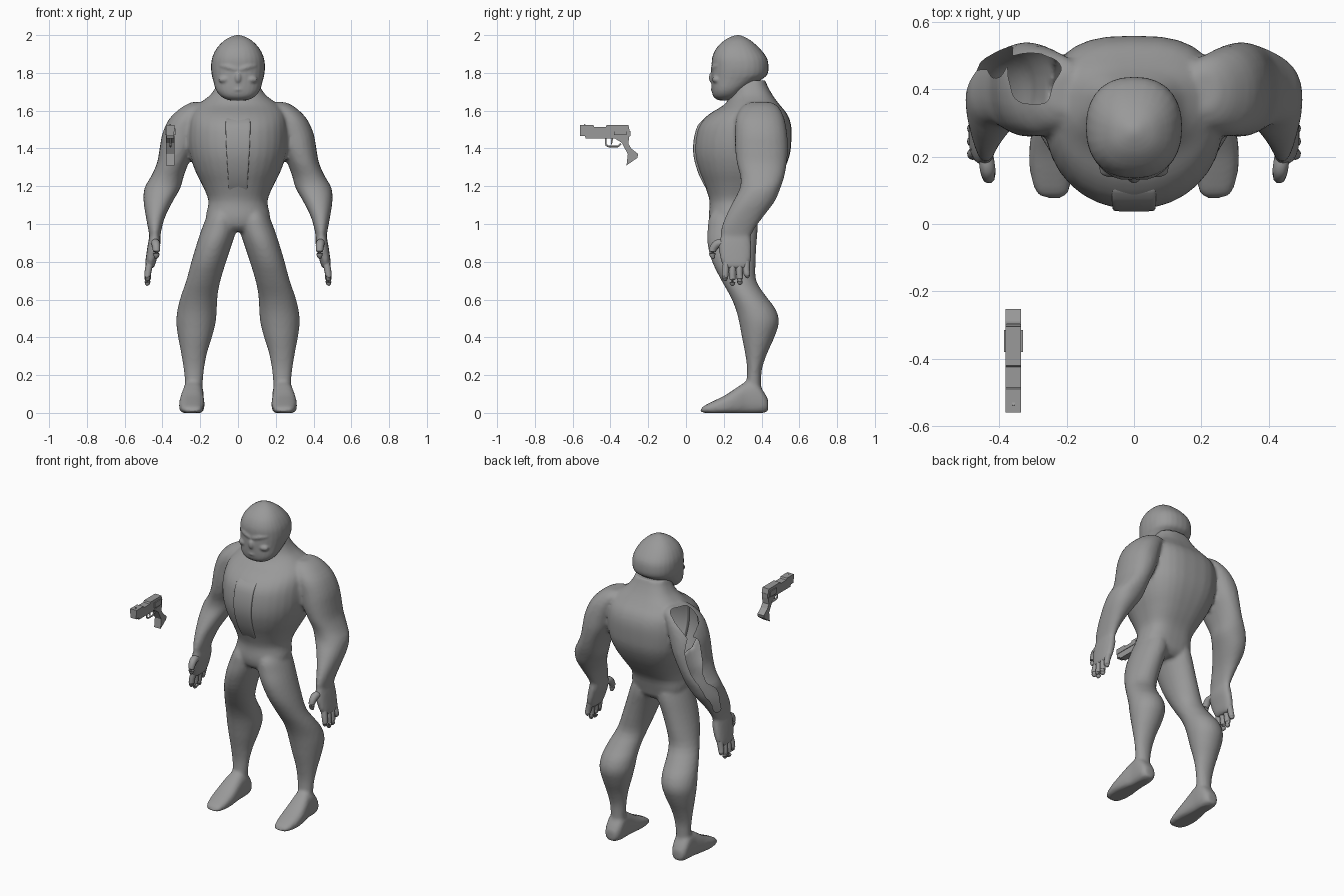
import bpy, bmesh, math
from mathutils import Vector

if "Cube" in bpy.data.objects:
    bpy.data.objects.remove(bpy.data.objects["Cube"])

grey = bpy.data.materials.new("plain grey")
grey.diffuse_color = (0.32, 0.32, 0.32, 1)
grey.use_nodes = True
grey.node_tree.nodes["Principled BSDF"].inputs["Base Color"].default_value = grey.diffuse_color


def finish(name, bm, smooth=True, angle=50):
    me = bpy.data.meshes.new(name)
    bm.to_mesh(me)
    bm.free()
    me.materials.append(grey)
    ob = bpy.data.objects.new(name, me)
    bpy.context.collection.objects.link(ob)
    if smooth:
        bpy.ops.object.select_all(action='DESELECT')
        ob.select_set(True)
        bpy.context.view_layer.objects.active = ob
        bpy.ops.object.shade_smooth_by_angle(angle=math.radians(angle))
    return ob


def refine(rows, steps):
    # Catmull-Rom interpolation between the given sections
    out = []
    for i in range(len(rows) - 1):
        a, b, c, d = (rows[max(0, min(len(rows) - 1, i + k))] for k in (-1, 0, 1, 2))
        for s in range(steps):
            t = s / steps
            out.append([0.5 * (2 * q + (r - p) * t + (2 * p - 5 * q + 4 * r - u) * t * t
                               + (3 * q - p - 3 * r + u) * t ** 3)
                        for p, q, r, u in zip(a, b, c, d)])
    return out + [list(rows[-1])]


def skin(name, rings):
    # Bridge rings of points into a closed surface
    bm = bmesh.new()
    rings = [[bm.verts.new(p) for p in ring] for ring in rings]
    count = len(rings[0])
    for r, q in zip(rings, rings[1:]):
        for k in range(count):
            n = (k + 1) % count
            bm.faces.new((r[k], r[n], q[n], q[k]))
    bm.faces.new(rings[0])
    bm.faces.new(rings[-1])
    bmesh.ops.recalc_face_normals(bm, faces=bm.faces)
    return finish(name, bm)


def loft(name, rows, axis='z', side=1, power=2.0, back_power=None, sides=24):
    # Sections: (position, x min, x max, other min, other max)
    rings = []
    for p, x0, x1, w0, w1 in refine(rows, 3):
        ring = []
        for k in range(sides):
            a = 2 * math.pi * k / sides
            c, s = math.cos(a), math.sin(a)
            e = 2 / (back_power if back_power and s > 0 else power)
            x = (x0 + x1) / 2 + (x1 - x0) / 2 * math.copysign(abs(c) ** e, c)
            w = (w0 + w1) / 2 + (w1 - w0) / 2 * math.copysign(abs(s) ** e, s)
            ring.append((x * side, w, p) if axis == 'z' else (x * side, p, max(w, 0)))
        rings.append(ring)
    return skin(name, rings)


def tube(name, points, side=1):
    # Round limb through (x, y, z, radius) points
    pts = refine(points, 3)
    rings = []
    for i, p in enumerate(pts):
        d = Vector(pts[min(i + 1, len(pts) - 1)][:3]) - Vector(pts[max(i - 1, 0)][:3])
        q = d.to_track_quat('Z', 'Y')
        ring = []
        for k in range(10):
            a = 2 * math.pi * k / 10
            v = Vector(p[:3]) + q @ Vector((math.cos(a), math.sin(a), 0)) * p[3]
            ring.append((v.x * side, v.y, v.z))
        rings.append(ring)
    return skin(name, rings)


def blob(name, centre, size):
    bm = bmesh.new()
    bmesh.ops.create_uvsphere(bm, u_segments=14, v_segments=8, radius=1)
    for v in bm.verts:
        v.co = Vector(centre) + Vector([a * b for a, b in zip(v.co, size)])
    return finish(name, bm)


def prism(name, profile, x0, x1):
    # Side profile of (y, z) points, extruded across x
    bm = bmesh.new()
    a = [bm.verts.new((x0, y, z)) for y, z in profile]
    b = [bm.verts.new((x1, y, z)) for y, z in profile]
    bm.faces.new(a)
    bm.faces.new(b)
    for i in range(len(a)):
        j = (i + 1) % len(a)
        bm.faces.new((a[i], a[j], b[j], b[i]))
    bmesh.ops.recalc_face_normals(bm, faces=bm.faces)
    return finish(name, bm, smooth=False)


def fuse(name, parts, voxel, rounds, drop=None):
    # Merge overlapping parts into one blended skin
    bm = bmesh.new()
    for ob in parts:
        bm.from_mesh(ob.data)
        bpy.data.objects.remove(ob)
    ob = finish(name, bm)
    mod = ob.modifiers.new("blend", 'REMESH')
    mod.mode, mod.voxel_size = 'VOXEL', voxel
    mod = ob.modifiers.new("soften", 'SMOOTH')
    mod.factor, mod.iterations = 0.5, rounds
    me = bpy.data.meshes.new_from_object(ob.evaluated_get(bpy.context.evaluated_depsgraph_get()))
    bpy.data.objects.remove(ob)
    bm = bmesh.new()
    bm.from_mesh(me)
    bm.normal_update()
    if drop:
        bmesh.ops.delete(bm, geom=[f for f in bm.faces if drop(f)], context='FACES')
    # Even out the rim of the opening
    rim = {v: [e.other_vert(v) for e in v.link_edges if e.is_boundary] for v in bm.verts if v.is_boundary}
    for _ in range(6):
        new = {v: v.co * .4 + sum((o.co for o in near), Vector()) * (.6 / len(near)) for v, near in rim.items()}
        for v, co in new.items():
            v.co = co
    return finish(name, bm)


# Torso from crotch to neck: (z, half width, front, back)
torso = [(0.96, .10, .16, .34), (0.99, .15, .13, .37), (1.04, .170, .12, .385), (1.12, .156, .125, .41),
         (1.20, .186, .10, .465), (1.28, .226, .067, .515), (1.36, .253, .046, .548), (1.44, .264, .046, .558),
         (1.52, .262, .066, .557), (1.58, .25, .12, .537), (1.63, .215, .20, .497), (1.68, .15, .235, .46),
         (1.73, .115, .245, .432), (1.76, .105, .25, .42)]
body = [loft("torso", [(z, -w, w, a, b) for z, w, a, b in torso], power=2.1, back_power=2.8, sides=32)]

# Raised centre panel on the chest
panel = [(1.18, .050, .112), (1.22, .051, .088), (1.28, .055, .061), (1.36, .06, .040), (1.44, .064, .040),
         (1.52, .066, .061), (1.56, .064, .102)]
loft("chest_panel", [(z, -w, w, y, y + .04) for z, w, y in panel], power=8)

# Head and face
head = [(1.655, .05, .17, .24), (1.675, .09, .145, .28), (1.71, .117, .136, .32), (1.765, .133, .134, .40),
        (1.79, .139, .134, .43), (1.83, .143, .136, .437), (1.88, .137, .138, .428), (1.93, .113, .16, .39),
        (1.97, .075, .20, .345), (1.99, .04, .235, .31), (2.0, .012, .265, .285)]
face = [loft("head", [(z, -w, w, a, b) for z, w, a, b in head], power=2.3, sides=28),
        blob("nose", (0, .142, 1.775), (.02, .022, .032)),
        blob("lips", (0, .145, 1.712), (.035, .014, .010))]
for s in (1, -1):
    face.append(tube("brow", [(.008, .144, 1.816, .014), (.05, .150, 1.83, .016), (.09, .172, 1.838, .012)], s))
    face.append(blob("cheek", (.07 * s, .160, 1.765), (.035, .022, .02)))
fuse("head", face, .007, 3)

arm = [(1.645, .17, .25, .34, .45), (1.62, .14, .30, .295, .49), (1.56, .17, .362, .265, .52),
       (1.48, .20, .40, .26, .535), (1.40, .225, .415, .26, .54), (1.32, .262, .43, .27, .533),
       (1.25, .288, .462, .288, .52), (1.19, .305, .495, .285, .50), (1.12, .345, .50, .25, .47),
       (1.04, .385, .488, .21, .41), (.97, .405, .475, .185, .36), (.92, .413, .467, .187, .337)]
hand = [(.94, .413, .468, .183, .342), (.89, .411, .478, .173, .347), (.83, .426, .487, .178, .347),
        (.785, .438, .492, .193, .337), (.765, .45, .488, .205, .325)]
leg = [(1.10, .03, .13, .17, .35), (1.04, .01, .165, .125, .375), (.98, .005, .19, .115, .38),
       (.90, .030, .217, .113, .374), (.80, .063, .247, .138, .369), (.70, .093, .274, .188, .372),
       (.62, .108, .302, .233, .422), (.55, .112, .32, .263, .474), (.48, .118, .327, .281, .492),
       (.40, .138, .317, .296, .468), (.32, .163, .302, .312, .432), (.24, .178, .289, .323, .404),
       (.17, .186, .282, .32, .398), (.08, .19, .28, .31, .40)]
foot = [(.077, .215, .265, 0, .015), (.092, .195, .29, 0, .035), (.15, .182, .308, -.01, .065),
        (.21, .177, .312, -.01, .095), (.27, .18, .305, -.01, .135), (.32, .182, .295, -.01, .165),
        (.37, .182, .293, -.01, .165), (.413, .19, .288, 0, .11), (.435, .21, .27, .01, .07)]

for s, label in ((1, "left"), (-1, "right")):
    body.append(loft("arm", arm, side=s, power=2.2))
    body.append(loft("hand", hand, side=s, power=2.5, sides=16))
    body.append(loft("leg", leg, side=s))
    body.append(loft("foot", foot, axis='y', side=s, power=2.6))
    # Fingers and thumb
    for i, tip in enumerate((.70, .675, .68, .715)):
        y = .215 + i * .035
        tube(f"{label}_finger_{i + 1}", [(.465, y, .80, .019), (.476, y - .006 + i * .002, .75, .018),
                                         (.479, y - .008 + i * .004, tip + .015, .016),
                                         (.475, y - .008 + i * .004, tip, .007)], s)
    tube(label + "_thumb", [(.44, .205, .90, .022), (.435, .165, .895, .023), (.432, .142, .865, .020),
                            (.432, .140, .835, .016), (.435, .147, .818, .007)], s)


def open_seam(f):
    # Open seam down the rear outer side of one arm and over its shoulder
    p, n = f.calc_center_median(), f.normal
    if p.z > 1.5:
        return p.x < -.2 and n.dot(Vector((-.5, .35, .79))) > .86
    return p.z > 1.0 and p.x < -.36 and n.dot(Vector((-.87, .5, 0))) > .9


fuse("body", body, .011, 3, open_seam)

# Floating pistol
prism("pistol_slide", [(-.56, 1.49), (-.56, 1.523), (-.49, 1.523), (-.485, 1.513), (-.425, 1.513),
                       (-.42, 1.523), (-.305, 1.523), (-.297, 1.49)], -.381, -.335)
prism("pistol_frame", [(-.56, 1.465), (-.56, 1.492), (-.295, 1.492), (-.295, 1.465), (-.36, 1.452),
                       (-.53, 1.452), (-.535, 1.465)], -.378, -.338)
prism("pistol_grip", [(-.385, 1.458), (-.30, 1.468), (-.305, 1.425), (-.29, 1.40), (-.253, 1.37),
                      (-.258, 1.35), (-.315, 1.31), (-.308, 1.37), (-.34, 1.43)], -.381, -.335)
prism("pistol_side_plates", [(-.38, 1.47), (-.38, 1.505), (-.315, 1.505), (-.315, 1.47)], -.386, -.330)
prism("front_sight", [(-.54, 1.52), (-.54, 1.53), (-.525, 1.52)], -.362, -.354)
guard = [(-.425, 1.455), (-.425, 1.42), (-.41, 1.41), (-.36, 1.41), (-.345, 1.425)]
for i, (a, b) in enumerate(zip(guard, guard[1:])):
    tube(f"trigger_guard_{i + 1}", [(-.358, *a, .005), (-.358, *b, .005)])
prism("trigger", [(-.395, 1.455), (-.385, 1.455), (-.392, 1.42), (-.398, 1.422)], -.362, -.354)
